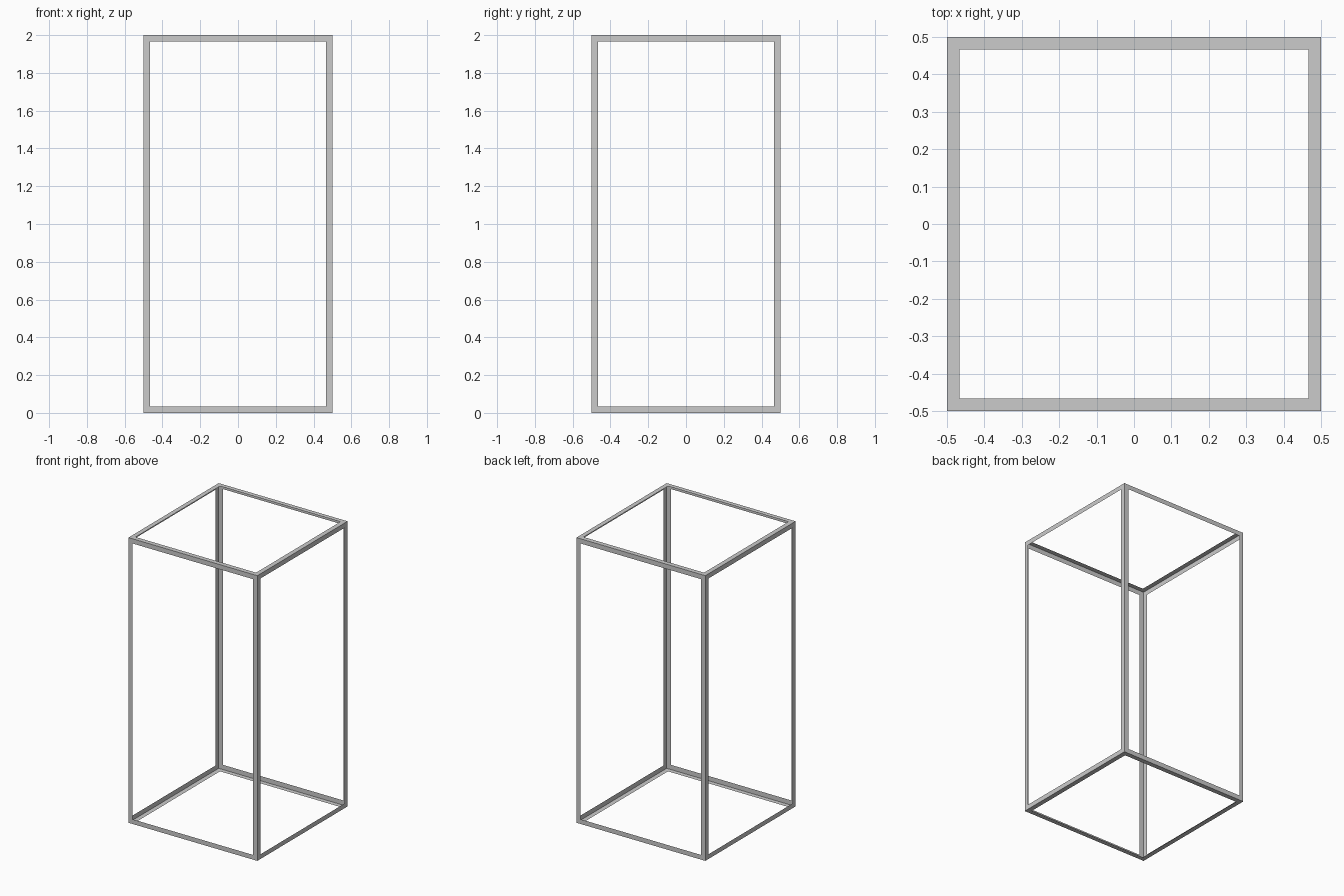
import bpy, bmesh
from mathutils import Matrix

if "Cube" in bpy.data.objects:
    bpy.data.objects.remove(bpy.data.objects["Cube"])

WIDTH, HEIGHT, FLANGE = 1.0, 2.0, 0.033

# Open box frame: thin L-section angle strips along all twelve edges
bm = bmesh.new()
bmesh.ops.create_cube(bm, size=1.0,
                      matrix=Matrix.Translation((0, 0, HEIGHT / 2)) @
                      Matrix.Diagonal((WIDTH, WIDTH, HEIGHT, 1)))

# Inset every side to leave a flange border, then open the middle panel
panels = bm.faces[:]
bmesh.ops.inset_individual(bm, faces=panels, thickness=FLANGE, use_even_offset=True)
bmesh.ops.delete(bm, geom=panels, context='FACES')

mesh = bpy.data.meshes.new("angle_frame")
bm.to_mesh(mesh)
bm.free()
frame = bpy.data.objects.new("angle_frame", mesh)
bpy.context.collection.objects.link(frame)
